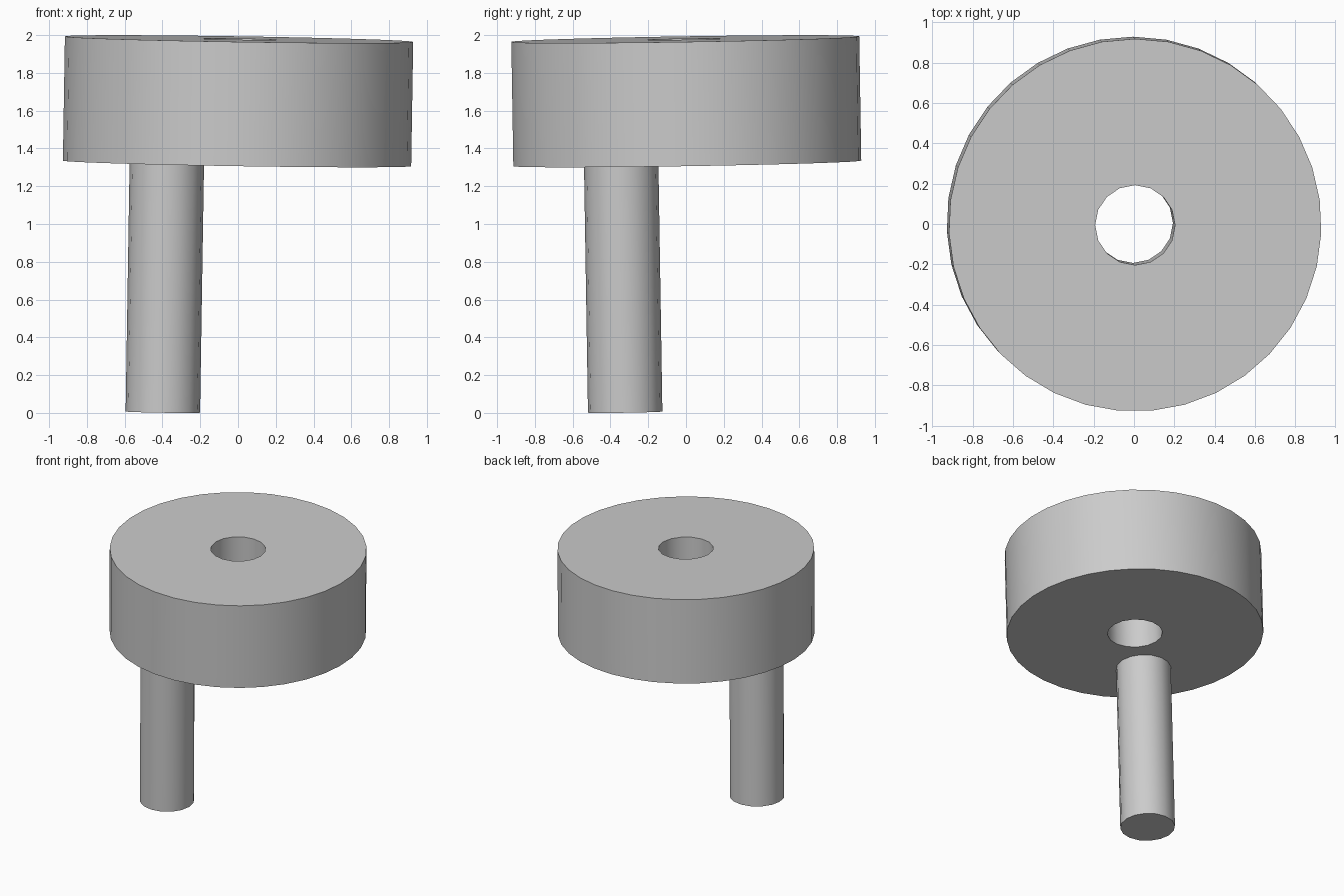
import bpy, bmesh
from math import radians
from mathutils import Matrix, Vector

if "Cube" in bpy.data.objects:
    bpy.data.objects.remove(bpy.data.objects["Cube"])

grey = bpy.data.materials.new("plain grey")
grey.use_nodes = True
colour = (0.6, 0.6, 0.6, 1)
grey.diffuse_color = colour
grey.node_tree.nodes["Principled BSDF"].inputs["Base Color"].default_value = colour

# The whole model leans slightly towards +x and -y
LEAN = Vector((0, 0, 1)).rotation_difference(Vector((0.016, -0.016, 1)))


def extruded_rings(name, rings, height, base):
    """Fill one or two concentric rings (radius, sides) and extrude upwards."""
    bm = bmesh.new()
    for radius, sides in rings:
        bmesh.ops.create_circle(bm, radius=radius, segments=sides)
    bmesh.ops.triangle_fill(bm, edges=bm.edges[:], use_beauty=True)
    result = bmesh.ops.extrude_face_region(bm, geom=bm.faces[:], use_keep_orig=True)
    top = [v for v in result["geom"] if isinstance(v, bmesh.types.BMVert)]
    bmesh.ops.translate(bm, verts=top, vec=(0, 0, height))
    bmesh.ops.recalc_face_normals(bm, faces=bm.faces[:])
    mesh = bpy.data.meshes.new(name)
    bm.to_mesh(mesh)
    bm.free()
    mesh.materials.append(grey)
    obj = bpy.data.objects.new(name, mesh)
    bpy.context.collection.objects.link(obj)
    obj.matrix_world = Matrix.Translation(base) @ LEAN.to_matrix().to_4x4()
    bpy.ops.object.select_all(action="DESELECT")
    obj.select_set(True)
    bpy.context.view_layer.objects.active = obj
    bpy.ops.object.shade_smooth_by_angle(angle=radians(35))
    return obj


# Thick disc with a central through hole
extruded_rings("wheel_disc", [(0.923, 35), (0.198, 16)], 0.658, (-0.005, 0.005, 1.321))

# Off-centre round handle, ending flush under the disc
extruded_rings("handle_rod", [(0.197, 16)], 1.318, (-0.398, -0.322, 0.004))
